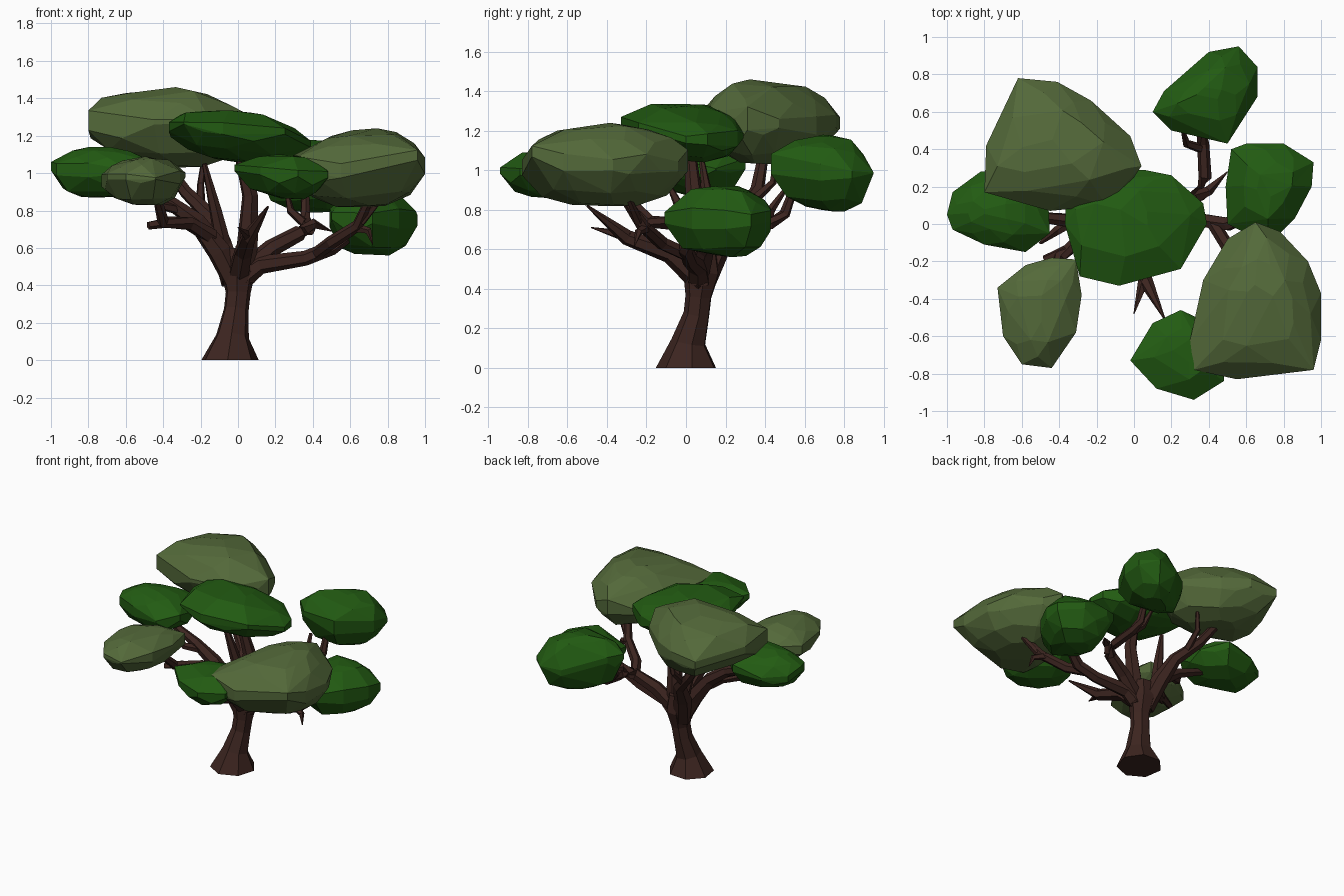
import bpy, bmesh, math, random
from mathutils import Vector

random.seed(4)


def material(name, rgb):
    m = bpy.data.materials.new(name)
    m.diffuse_color = (*rgb, 1)
    return m


BARK = material("bark", (0.045, 0.018, 0.014))
DARK = material("dark_leaves", (0.016, 0.105, 0.006))
LIGHT = material("light_leaves", (0.088, 0.142, 0.042))


def finish(name, bm, mat):
    bmesh.ops.recalc_face_normals(bm, faces=bm.faces)
    me = bpy.data.meshes.new(name)
    bm.to_mesh(me)
    bm.free()
    me.materials.append(mat)
    bpy.context.collection.objects.link(bpy.data.objects.new(name, me))


def tube(name, path, sides=6):
    """Faceted limb through (x, y, z, radius) points."""
    bm = bmesh.new()
    pts = [Vector(p[:3]) for p in path]
    rings = []
    for i, p in enumerate(pts):
        d = (pts[min(i + 1, len(pts) - 1)] - pts[max(i - 1, 0)]).normalized()
        if p.z == 0:
            d = Vector((0, 0, 1))
        u = d.cross(Vector((0.3, 1, 0.1))).normalized()
        v = d.cross(u)
        r = path[i][3]
        rings.append([bm.verts.new(p + r * (u * math.cos(a) + v * math.sin(a)))
                      for a in (math.tau * k / sides for k in range(sides))])
    for a, b in zip(rings, rings[1:]):
        for k in range(sides):
            n = (k + 1) % sides
            bm.faces.new((a[k], a[n], b[n], b[k]))
    bm.faces.new(rings[0])
    bm.faces.new(rings[-1])
    finish(name, bm, BARK)


def leaves(name, mat, z0, z1, outline, sx=0.0, sy=0.0):
    """Faceted convex clump: plan outline, height range and tilt slopes."""
    n = len(outline)
    c = sum((Vector(p) for p in outline), Vector((0, 0))) / n
    half = (z1 - z0) / 2
    pts = []
    levels = [(-1, .42), (-.75, .74), (-.22, .985), (.24, 1), (.62, .84), (.9, .56), (1, .25)]
    for j, (h, s) in enumerate(levels):
        for i in range(n):
            a, b = Vector(outline[i]), Vector(outline[(i + 1) % n])
            p = a if j % 2 else a.lerp(b, 0.5)
            jit = 1 if s > .98 else random.uniform(.94, 1.03)
            d = (p - c) * s * jit
            k = .22 if s > .98 else .08
            z = h * half + d.x * sx + d.y * sy + random.uniform(-k, k) * half
            pts.append(Vector((c.x + d.x, c.y + d.y, z)))
    # keep the true plan corners as well, scattered around mid height
    for p in outline:
        d = Vector(p) - c
        pts.append(Vector((*p, d.x * sx + d.y * sy + random.uniform(-.25, .2) * half)))
    lo, hi = min(p.z for p in pts), max(p.z for p in pts)
    bm = bmesh.new()
    for p in pts:
        p.z = z0 + (p.z - lo) / (hi - lo) * (z1 - z0)
        bm.verts.new(p)
    bmesh.ops.convex_hull(bm, input=bm.verts)
    inner = [v for v in bm.verts if not v.link_faces]
    bmesh.ops.delete(bm, geom=inner, context='VERTS')
    bmesh.ops.dissolve_limit(bm, angle_limit=math.radians(7), verts=bm.verts, edges=bm.edges)
    finish(name, bm, mat)


# Trunk with flared foot and swollen fork
tube("trunk", [(-.045, .005, 0, .158), (-.03, .015, .13, .09), (-.01, .055, .27, .068),
               (0, .065, .36, .068), (0, .08, .48, .095), (0, .08, .6, .075)], 7)

# Main limbs
tube("centre_limb", [(.03, .07, .42, .06), (.05, .06, .62, .058), (.065, .04, .88, .044), (.01, .02, 1.1, .03)])
tube("back_left_limb", [(-.03, .08, .42, .065), (-.09, .17, .62, .06), (-.14, .27, .76, .045),
                        (-.28, .36, .9, .035), (-.44, .4, 1.12, .025)])
tube("upper_left_limb", [(-.08, .15, .62, .045), (-.12, .12, .8, .034), (-.18, .08, 1.05, .014)])
tube("left_limb", [(-.01, .07, .40, .06), (-.1, .05, .58, .065), (-.22, .03, .74, .05),
                   (-.36, .02, .84, .038), (-.62, .05, .94, .022)])
tube("front_left_limb", [(-.14, .03, .66, .045), (-.26, -.06, .73, .038), (-.4, -.18, .74, .033),
                         (-.44, -.34, .9, .022)])
tube("front_limb", [(.0, .06, .45, .06), (.03, -.08, .58, .052), (.06, -.3, .66, .04), (.16, -.5, .82, .006)])
tube("right_limb", [(.0, .07, .42, .065), (.12, .06, .51, .05), (.36, .02, .545, .04), (.5, 0, .6, .04),
                    (.72, .08, .75, .02)])
tube("front_right_limb", [(.42, .01, .57, .035), (.5, -.12, .63, .036), (.64, -.22, .72, .032),
                          (.72, -.34, .9, .02)])
tube("back_right_limb", [(.04, .07, .48, .055), (.18, .1, .6, .048), (.33, .14, .68, .042), (.38, .25, .7, .036),
                         (.37, .43, .73, .032), (.36, .5, .78, .028), (.36, .55, .92, .02)])

# Forked twigs
TWIGS = [[(.06, -.28, .66, .035), (0, -.48, .71, .003)],
         [(.35, .15, .69, .035), (.4, .18, .73, .028), (.5, .28, .69, .003)],
         [(.37, .4, .72, .028), (.28, .43, .8, .022), (.26, .5, .9, .012)],
         [(-.36, -.14, .74, .03), (-.48, -.19, .72, .022)],
         [(-.3, .03, .8, .03), (-.42, -.04, .83, .025), (-.5, -.1, .95, .01)],
         [(.62, -.2, .71, .028), (.7, -.24, .69, .02), (.72, -.26, .62, .003)],
         [(.66, -.24, .74, .025), (.78, -.3, .88, .012)],
         [(-.2, .31, .82, .028), (-.2, .44, .94, .02), (-.18, .46, 1.1, .012)]]
for i, t in enumerate(TWIGS):
    tube(f"twig_{i + 1}", t, 5)

# Leaf clumps
leaves("leaves_back_left", LIGHT, 1.03, 1.46,
       [(-.62, .78), (-.41, .76), (-.23, .66), (-.02, .47), (.04, .31), (0, .25), (-.15, .10),
        (-.45, .07), (-.8, .17), (-.79, .42)], -.05, -.05)
leaves("leaves_left", DARK, .87, 1.14,
       [(-1, .05), (-.97, .17), (-.82, .28), (-.6, .3), (-.46, .15), (-.45, -.05), (-.58, -.15),
        (-.8, -.11), (-.97, -.03)])
leaves("leaves_front_left", LIGHT, .83, 1.09,
       [(-.73, -.34), (-.58, -.22), (-.44, -.18), (-.31, -.19), (-.28, -.38), (-.31, -.58),
        (-.44, -.77), (-.6, -.75), (-.7, -.6)])
leaves("leaves_centre", DARK, 1.04, 1.34,
       [(-.37, 0), (-.36, .17), (-.2, .29), (.05, .29), (.2, .26), (.37, .11), (.39, 0),
        (.25, -.24), (-.08, -.33), (-.29, -.28)], -.13, -.1)
leaves("leaves_front", DARK, .86, 1.10,
       [(-.02, -.73), (.1, -.53), (.25, -.46), (.38, -.52), (.48, -.62), (.48, -.84),
        (.32, -.94), (.12, -.88)], -.05)
leaves("leaves_front_right", LIGHT, .82, 1.24,
       [(.65, .01), (.78, -.04), (.93, -.2), (1, -.37), (1, -.62), (.96, -.78), (.55, -.83),
        (.32, -.78), (.3, -.62), (.37, -.3), (.5, -.08)], .05)
leaves("leaves_right", DARK, .56, .92,
       [(.49, .2), (.52, .4), (.6, .43), (.8, .43), (.96, .33), (.95, .2), (.86, .03),
        (.72, -.11), (.5, .0)])
leaves("leaves_back", DARK, .79, 1.18,
       [(.1, .6), (.16, .71), (.4, .92), (.56, .95), (.66, .84), (.66, .68), (.5, .43), (.2, .5)], 0, -.08)
